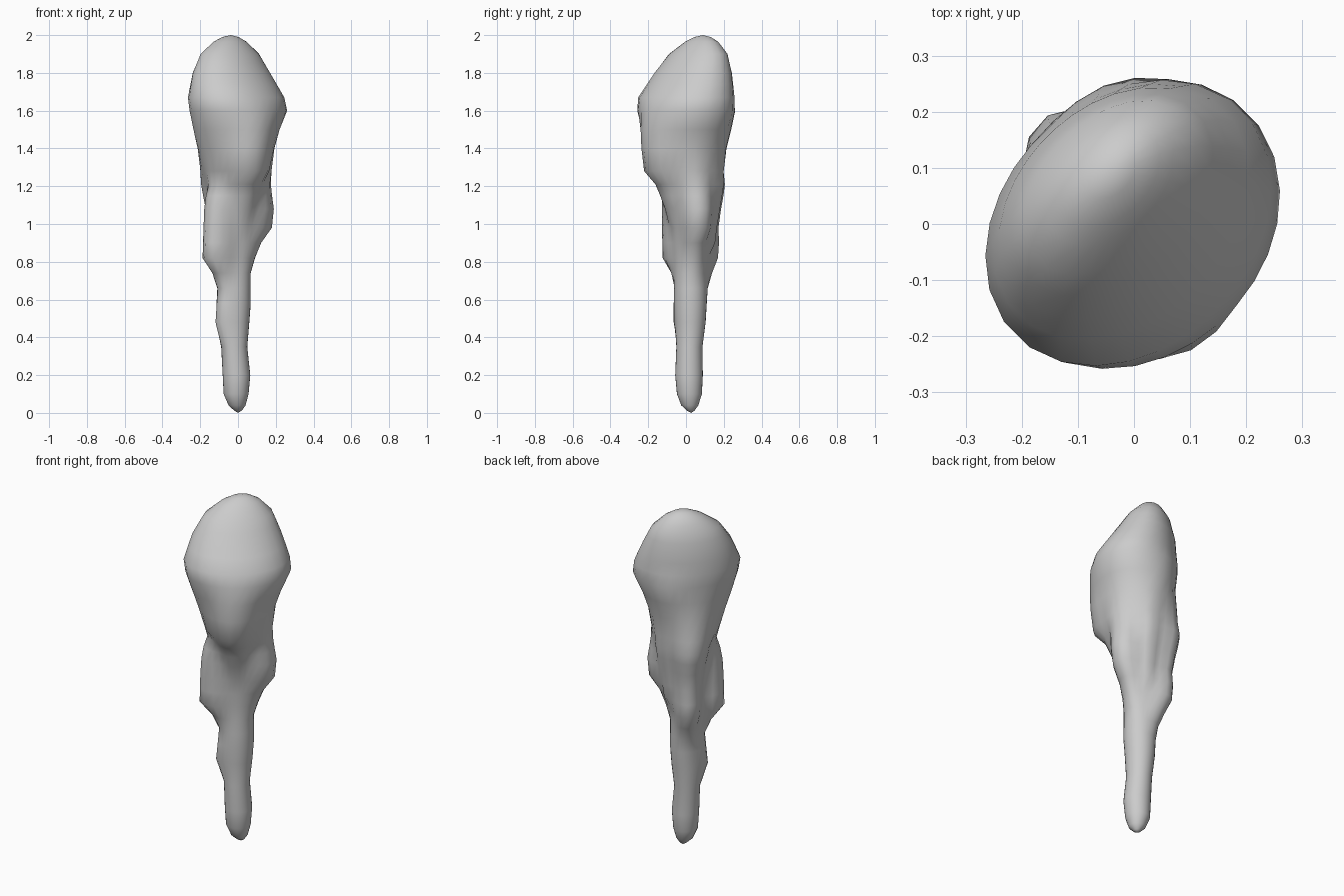
import bpy, bmesh
from math import sin, cos, pi, exp, radians, sqrt

SIDES = 28

# Core of the drip: height, centre x, centre y, radius
CORE = [(0.012, 0.0, 0.025, 0.02), (0.04, -0.005, 0.02, 0.045), (0.1, -0.01, 0.018, 0.066),
        (0.2, -0.008, 0.016, 0.073), (0.35, -0.02, 0.018, 0.069), (0.48, -0.02, 0.024, 0.08),
        (0.6, -0.018, 0.024, 0.087), (0.7, -0.018, 0.025, 0.084), (0.8, -0.015, 0.025, 0.084),
        (1.0, -0.01, 0.02, 0.098), (1.2, -0.01, 0.015, 0.138), (1.3, -0.01, 0.002, 0.178),
        (1.4, -0.01, 0.002, 0.2), (1.5, -0.008, 0.002, 0.228), (1.6, 0.002, 0.0, 0.257),
        (1.67, -0.01, 0.002, 0.253), (1.8, -0.035, 0.038, 0.203), (1.9, -0.043, 0.065, 0.152),
        (1.965, -0.042, 0.083, 0.086), (1.99, -0.04, 0.088, 0.042)]

# How far the core is stretched along the front-left / back-right diagonal
STRETCH = [(1.15, 0.0), (1.4, 0.04), (1.6, 0.1), (1.8, 0.17), (1.9, 0.21), (2.0, 0.21)]

# Side runs: direction in degrees, spread, then (height, reach from centre)
RUNS = [
    (-64, 27, [(0.9, 0.0), (1.0, 0.11), (1.1, 0.14), (1.21, 0.185), (1.28, 0.24), (1.4, 0.25), (1.5, 0.252), (1.6, 0.0)]),
    (133, 26, [(0.6, 0.0), (0.66, 0.1), (0.75, 0.14), (0.84, 0.19), (1.0, 0.185), (1.2, 0.232), (1.4, 0.22), (1.5, 0.0)]),
    (-142, 24, [(0.3, 0.0), (0.47, 0.115), (0.66, 0.1), (0.73, 0.13), (0.82, 0.207), (1.05, 0.203), (1.2, 0.175), (1.35, 0.0)]),
    (20, 27, [(0.6, 0.0), (0.8, 0.1), (0.9, 0.14), (0.98, 0.198), (1.08, 0.208), (1.2, 0.19), (1.4, 0.197), (1.5, 0.0)]),
    (75, 24, [(0.8, 0.0), (0.9, 0.135), (1.0, 0.15), (1.2, 0.19), (1.4, 0.215), (1.5, 0.24), (1.6, 0.262), (1.7, 0.0)]),
]
HEIGHTS = [0.012, 0.04, 0.1, 0.2, 0.35, 0.48, 0.58, 0.66, 0.74, 0.82, 0.9, 0.98, 1.08, 1.15, 1.21,
           1.28, 1.4, 1.5, 1.6, 1.67, 1.74, 1.8, 1.85, 1.9, 1.94, 1.965, 1.99]


def sample(rows, z):
    """Straight-line interpolation of a table keyed by height."""
    if z <= rows[0][0]:
        return rows[0][1:]
    for a, b in zip(rows, rows[1:]):
        if z <= b[0]:
            t = (z - a[0]) / (b[0] - a[0])
            return [p + (q - p) * t for p, q in zip(a[1:], b[1:])]
    return rows[-1][1:]


def radius(base, z, angle):
    # Diagonal ellipse, then the runs bulging out of it
    e = sample(STRETCH, z)[0]
    t = angle - pi / 4
    base = base / sqrt((cos(t) / (1 + e)) ** 2 + (sin(t) / (1 - e)) ** 2)
    r = base
    for direction, spread, rows in RUNS:
        d = (angle - radians(direction) + pi) % (2 * pi) - pi
        extra = max(0.0, sample(rows, z)[0] - base)
        r = max(r, base + extra * exp(-0.5 * (d / radians(spread)) ** 2))
    return r


# Loft the rings into one closed skin
bm = bmesh.new()
rings = []
for z in HEIGHTS:
    cx, cy, base = sample(CORE, z)
    ring = []
    for i in range(SIDES):
        a = 2 * pi * i / SIDES
        r = radius(base, z, a)
        ring.append(bm.verts.new((cx + r * cos(a), cy + r * sin(a), z)))
    rings.append(ring)
tip = bm.verts.new((0, 0.028, 0))
crown = bm.verts.new((-0.038, 0.09, 2))
for i in range(SIDES):
    j = (i + 1) % SIDES
    for lo, hi in zip(rings, rings[1:]):
        bm.faces.new((lo[i], lo[j], hi[j], hi[i]))
    bm.faces.new((rings[0][j], rings[0][i], tip))
    bm.faces.new((rings[-1][i], rings[-1][j], crown))
bmesh.ops.recalc_face_normals(bm, faces=bm.faces)

mesh = bpy.data.meshes.new("hanging_drip")
bm.to_mesh(mesh)
bm.free()
drip = bpy.data.objects.new("hanging_drip", mesh)
bpy.context.collection.objects.link(drip)
for p in mesh.polygons:
    p.use_smooth = True
